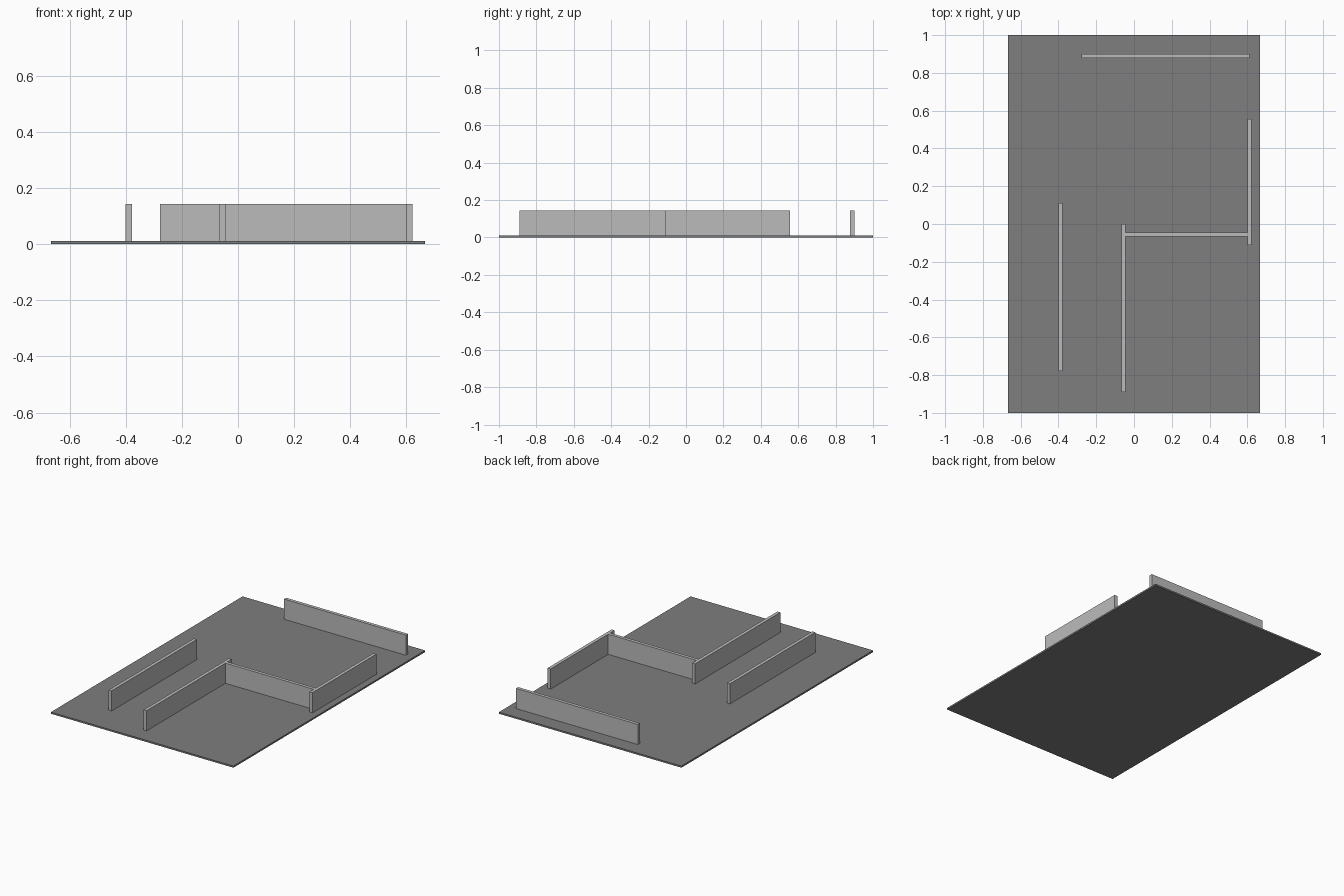
import bpy

if "Cube" in bpy.data.objects:
    bpy.data.objects.remove(bpy.data.objects["Cube"])

BASE_T = 0.011   # floor thickness
WALL_H = 0.133   # wall height above the floor
WALL_T = 0.022   # wall thickness


def grey(name, v):
    mat = bpy.data.materials.new(name)
    mat.diffuse_color = (v, v, v, 1)
    mat.use_nodes = True
    mat.node_tree.nodes["Principled BSDF"].inputs["Base Color"].default_value = mat.diffuse_color
    return mat


FLOOR_GREY = grey("floor_grey", 0.21)
WALL_GREY = grey("wall_grey", 0.5)


def box(name, x0, x1, y0, y1, z0, z1, mat):
    bpy.ops.mesh.primitive_cube_add(
        size=1, location=((x0 + x1) / 2, (y0 + y1) / 2, (z0 + z1) / 2))
    ob = bpy.context.object
    ob.name = name
    ob.scale = (x1 - x0, y1 - y0, z1 - z0)
    bpy.ops.object.transform_apply(location=False, rotation=False, scale=True)
    ob.data.materials.append(mat)


def wall_along_y(name, x, y0, y1):
    box(name, x - WALL_T / 2, x + WALL_T / 2, y0, y1,
        BASE_T, BASE_T + WALL_H, WALL_GREY)


def wall_along_x(name, y, x0, x1):
    box(name, x0, x1, y - WALL_T / 2, y + WALL_T / 2,
        BASE_T, BASE_T + WALL_H, WALL_GREY)


# Floor plate
box("floor_plate", -2 / 3, 2 / 3, -1, 1, 0, BASE_T, FLOOR_GREY)

# Walls running front to back
wall_along_y("left_wall", -0.389, -0.778, 0.111)
wall_along_y("middle_wall", -0.056, -0.889, 0.0)
wall_along_y("right_wall", 0.611, -0.111, 0.556)

# Walls running left to right
wall_along_x("cross_wall", -0.056, -0.045, 0.600)
wall_along_x("back_wall", 0.889, -0.278, 0.611)
